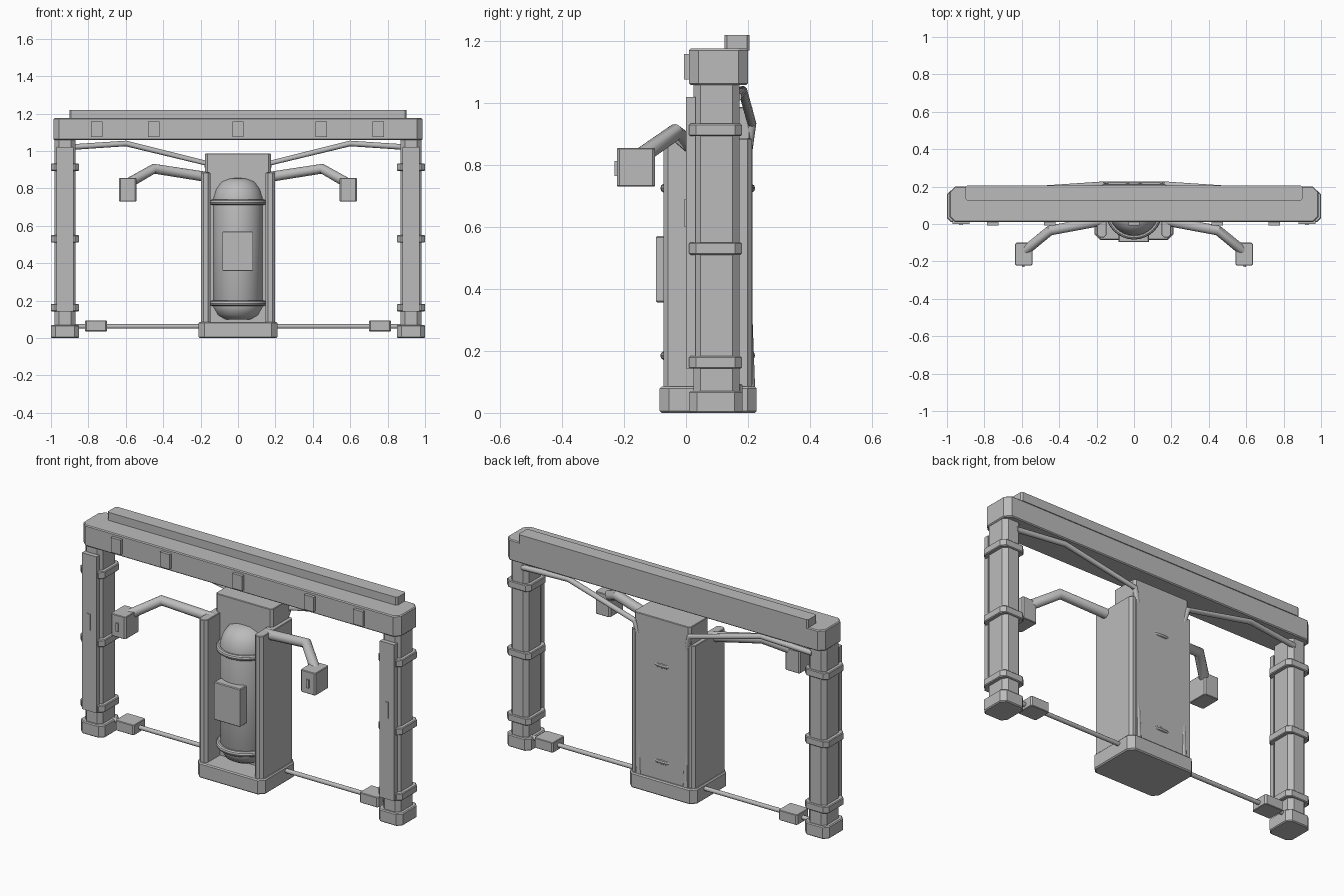
import bpy, bmesh, math
from mathutils import Vector

if "Cube" in bpy.data.objects:
    bpy.data.objects.remove(bpy.data.objects["Cube"])

grey = bpy.data.materials.new("plain_grey")
grey.diffuse_color = (0.5, 0.5, 0.5, 1)
grey.use_nodes = True
grey.node_tree.nodes["Principled BSDF"].inputs["Base Color"].default_value = grey.diffuse_color


def finish(name, bm):
    bmesh.ops.recalc_face_normals(bm, faces=bm.faces)
    me = bpy.data.meshes.new(name)
    bm.to_mesh(me)
    bm.free()
    me.materials.append(grey)
    ob = bpy.data.objects.new(name, me)
    bpy.context.scene.collection.objects.link(ob)
    return ob


def smooth(ob, angle=35):
    bpy.ops.object.select_all(action='DESELECT')
    ob.select_set(True)
    bpy.context.view_layer.objects.active = ob
    bpy.ops.object.shade_smooth_by_angle(angle=math.radians(angle))


def box(name, x, y, z, corner=0.0, edge=0.0):
    """Box from ranges; corner chamfers upright edges, edge softens the rest."""
    bm = bmesh.new()
    bmesh.ops.create_cube(bm, size=1)
    for v in bm.verts:
        for i, (a, b) in enumerate((x, y, z)):
            v.co[i] = b if v.co[i] > 0 else a
    if corner:
        up = [e for e in bm.edges
              if abs(e.verts[0].co.z - e.verts[1].co.z) > 1e-4]
        bmesh.ops.bevel(bm, geom=up, offset=corner, segments=1, affect='EDGES')
    if edge:
        rim = [e for e in bm.edges
               if abs(e.verts[0].co.z - e.verts[1].co.z) < 1e-4]
        bmesh.ops.bevel(bm, geom=rim, offset=edge, segments=1, affect='EDGES')
    return finish(name, bm)


def pair(name, x, y, z, corner=0.0, edge=0.0):
    box(name + "_right", x, y, z, corner, edge)
    box(name + "_left", (-x[1], -x[0]), y, z, corner, edge)


def tube_pair(name, pts, r, sides=12):
    """Mitred round tube through the points, on both sides."""
    for side, s in (("_right", 1), ("_left", -1)):
        p = [Vector((s * a, b, c)) for a, b, c in pts]
        bm = bmesh.new()
        rings = []
        for i, c in enumerate(p):
            d0 = (p[i] - p[max(i - 1, 0)]).normalized()
            d1 = (p[min(i + 1, len(p) - 1)] - p[i]).normalized()
            t = (d0 + d1).normalized()
            ref = Vector((0, 1, 0))
            u = (ref - t * ref.dot(t)).normalized()
            w = t.cross(u)
            rings.append([bm.verts.new(c + r * (math.cos(k * math.tau / sides) * u
                          + math.sin(k * math.tau / sides) * w))
                          for k in range(sides)])
        for a, b in zip(rings, rings[1:]):
            for k in range(sides):
                j = (k + 1) % sides
                bm.faces.new((a[k], a[j], b[j], b[k]))
        bm.faces.new(rings[0])
        bm.faces.new(rings[-1])
        smooth(finish(name + side, bm))


def lathe(name, profile, centre, closed=False, sides=32):
    """Revolve (radius, height) points around an upright axis."""
    bm = bmesh.new()
    vs = [bm.verts.new((centre[0] + r, centre[1], z)) for r, z in profile]
    es = [bm.edges.new(e) for e in zip(vs, vs[1:])]
    if closed:
        es.append(bm.edges.new((vs[-1], vs[0])))
    bmesh.ops.spin(bm, geom=vs + es, cent=(centre[0], centre[1], 0),
                   axis=(0, 0, 1), angle=math.tau, steps=sides)
    bmesh.ops.remove_doubles(bm, verts=bm.verts, dist=1e-4)
    ob = finish(name, bm)
    smooth(ob)
    return ob


# Gantry: feet, posts, bands and front strips
pair("foot", (0.85, 1.0), (0.01, 0.182), (0, 0.07), 0.025, 0.005)
pair("post", (0.87, 0.98), (0.025, 0.172), (0.06, 1.07), 0.022)
for i, z in enumerate((0.163, 0.53, 0.913)):
    pair(f"post_band_{i}", (0.85, 1.0), (0.01, 0.18), (z - 0.02, z + 0.02), 0.022, 0.004)
pair("post_strip", (0.88, 0.97), (0.0, 0.03), (0.143, 1.02))
pair("strip_slot", (0.915, 0.935), (-0.005, 0.002), (0.6, 0.69))

# Overhead beam with rail and small front plates
box("beam", (-0.987, 0.987), (0.01, 0.2), (1.058, 1.175), 0.03, 0.005)
box("top_rail", (-0.9, 0.9), (0.125, 0.205), (1.17, 1.22), 0.008)
for i, x in enumerate((-0.755, -0.45, 0, 0.445, 0.75)):
    box(f"beam_plate_{i}", (x - 0.03, x + 0.03), (-0.007, 0.015), (1.075, 1.158))

# Central cabinet
box("cabinet_base", (-0.21, 0.21), (-0.085, 0.228), (0, 0.085), 0.03, 0.006)
box("cabinet_back", (-0.176, 0.176), (0.05, 0.215), (0.08, 0.987), 0.012, 0.003)
pair("cabinet_wall", (0.147, 0.198), (-0.072, 0.212), (0.08, 0.885), 0.014, 0.003)

# Tank with domed ends, hoops and front plate
lathe("tank", [(0, 0.1), (0.07, 0.1), (0.108, 0.122), (0.132, 0.165),
               (0.132, 0.75), (0.118, 0.795), (0.09, 0.835),
               (0.045, 0.853), (0, 0.856)], (0, 0.07))
for i, z in enumerate((0.185, 0.725)):
    ring = [(0.138 + 0.015 * math.cos(k * math.tau / 10),
             z + 0.015 * math.sin(k * math.tau / 10)) for k in range(10)]
    lathe(f"tank_hoop_{i}", ring, (0, 0.07), closed=True)
box("tank_plate", (-0.082, 0.08), (-0.097, -0.04), (0.357, 0.57), 0, 0.004)

# Front arms and their heads
tube_pair("arm", [(0.16, 0.02, 0.86), (0.45, -0.035, 0.905), (0.59, -0.15, 0.825)], 0.027, 16)
pair("arm_head", (0.543, 0.636), (-0.223, -0.1), (0.73, 0.855), 0.008, 0.003)
pair("head_slot", (0.585, 0.6), (-0.231, -0.222), (0.765, 0.812))

# Rear hoses from the posts into the cabinet back
tube_pair("hose", [(0.9, 0.165, 1.02), (0.6, 0.183, 1.04), (0.17, 0.212, 0.935),
                   (0.148, 0.2, 0.85), (0.148, 0.198, 0.35), (0.146, 0.208, 0.08)], 0.015)

# Floor rods with junction boxes
tube_pair("floor_rod", [(0.19, 0.13, 0.062), (0.87, 0.13, 0.062)], 0.012)
pair("junction_box", (0.7, 0.817), (0.075, 0.182), (0.036, 0.093), 0.008, 0.003)
